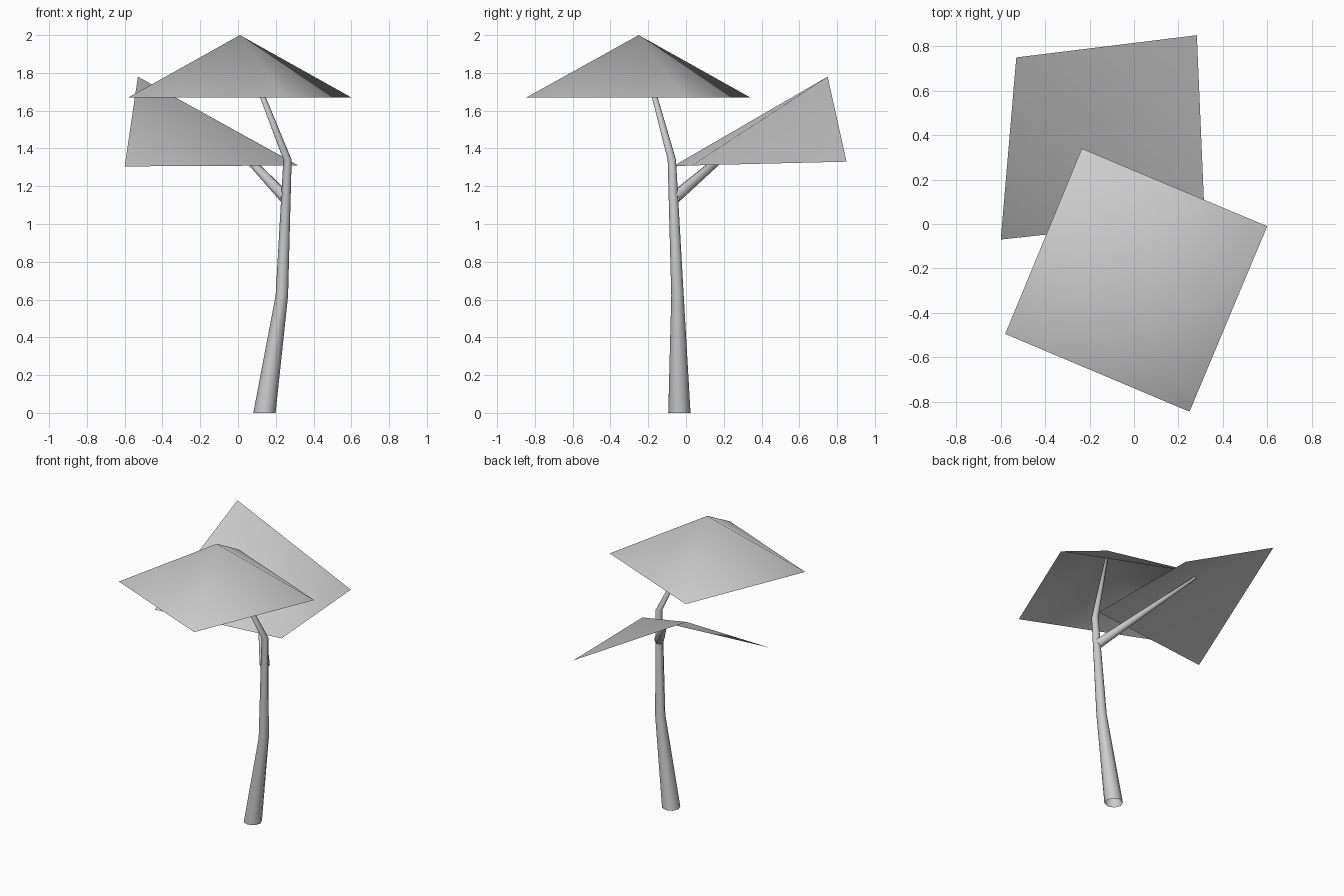
import bpy
import bmesh
from math import cos, sin, pi
from mathutils import Vector

cube = bpy.data.objects.get("Cube")
if cube:
    bpy.data.objects.remove(cube, do_unlink=True)

SIDES = 8

# One plain grey for the whole model
grey = bpy.data.materials.new("light_grey")
grey.use_nodes = True
colour = (0.6, 0.6, 0.6, 1)
grey.diffuse_color = colour
grey.node_tree.nodes["Principled BSDF"].inputs["Base Color"].default_value = colour


def finish(name, bm):
    """Turn a bmesh into a smooth-shaded object."""
    mesh = bpy.data.meshes.new(name)
    for face in bm.faces:
        face.smooth = True
    bm.to_mesh(mesh)
    bm.free()
    mesh.materials.append(grey)
    obj = bpy.data.objects.new(name, mesh)
    bpy.context.collection.objects.link(obj)
    return obj


def tapered_tube(name, stations, axis):
    """Skin rings of given centre and radius, all facing along the axis."""
    bm = bmesh.new()
    turn = Vector((0, 0, 1)).rotation_difference(Vector(axis))
    rings = []
    for x, y, z, r in stations:
        ring = []
        for i in range(SIDES):
            a = 2 * pi * i / SIDES
            offset = turn @ Vector((r * cos(a), r * sin(a), 0))
            ring.append(bm.verts.new(Vector((x, y, z)) + offset))
        rings.append(ring)
    for low, high in zip(rings, rings[1:]):
        for i in range(SIDES):
            j = (i + 1) % SIDES
            bm.faces.new((low[i], low[j], high[j], high[i]))
    bm.faces.new(rings[-1])
    return finish(name, bm)


def sheet(name, points, faces):
    """Thin canopy made of a few triangles."""
    bm = bmesh.new()
    verts = [bm.verts.new(p) for p in points]
    for f in faces:
        bm.faces.new([verts[i] for i in f])
    return finish(name, bm)


# Bent trunk, leaning over to the peak of the upper canopy
tapered_tube("trunk", [
    (0.14, -0.035, 0, 0.059),
    (0.232, -0.045, 0.62, 0.033),
    (0.262, -0.075, 1.34, 0.022),
    (0.01, -0.25, 1.98, 0.009),
], (0, 0, 1))

# Side branch holding up the ridge of the lower canopy
tapered_tube("side_branch", [
    (0.25, -0.06, 1.14, 0.033),
    (-0.15, 0.43, 1.56, 0.009),
], (-0.40, 0.49, 0.42))

# Upper canopy: open four-sided pyramid
sheet("upper_canopy", [
    (-0.58, -0.495, 1.67), (0.25, -0.845, 1.67),
    (0.6, -0.01, 1.67), (-0.235, 0.34, 1.67),
    (0.01, -0.25, 2.0),
], [(i, (i + 1) % 4, 4) for i in range(4)])

# Lower canopy: square sheet folded along its diagonal ridge
sheet("lower_canopy", [
    (-0.53, 0.75, 1.78), (-0.6, -0.07, 1.305),
    (0.318, 0.03, 1.31), (0.283, 0.85, 1.33),
], [(0, 1, 2), (0, 2, 3)])
